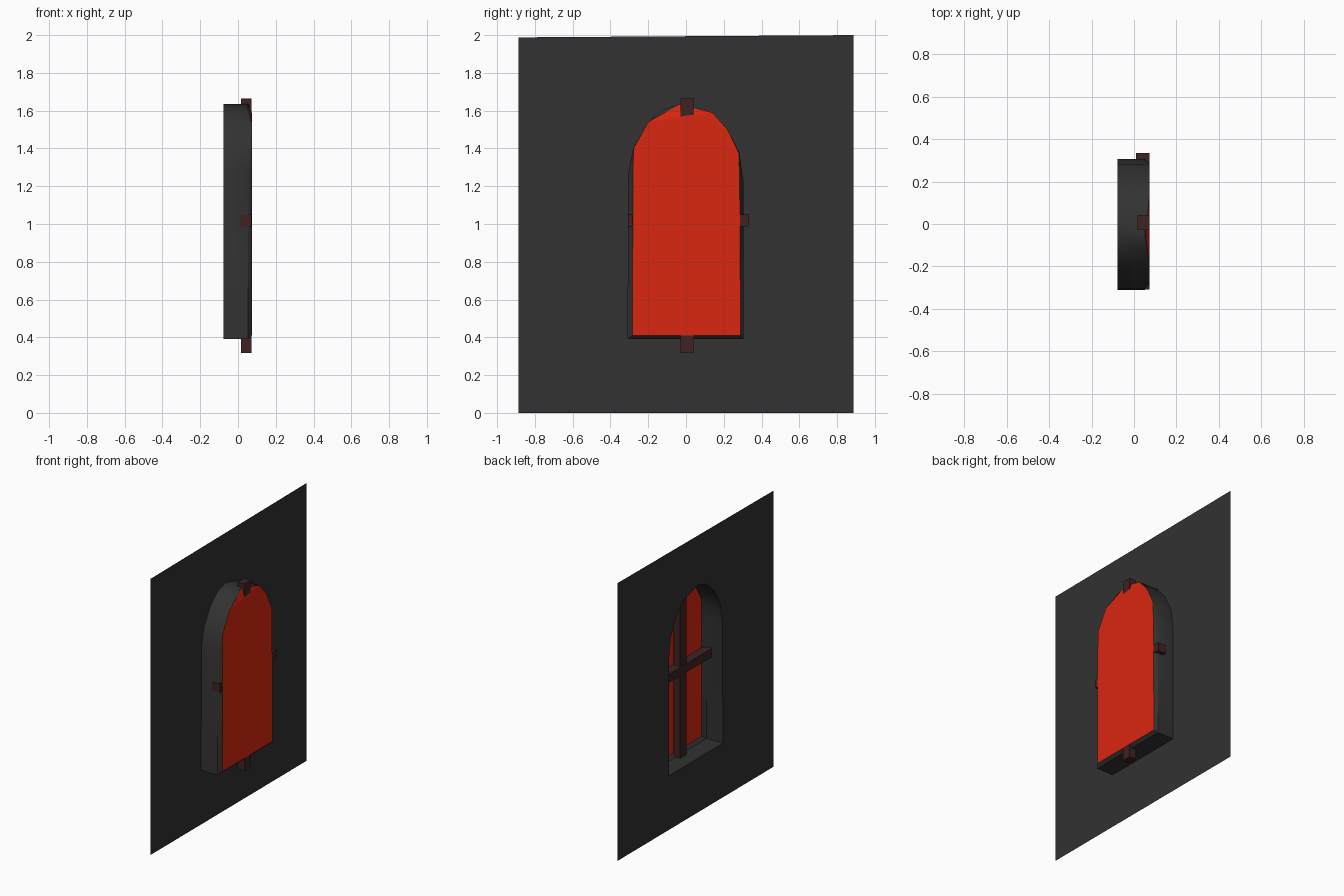
import bpy
import bmesh
from math import radians

if "Cube" in bpy.data.objects:
    bpy.data.objects.remove(bpy.data.objects["Cube"])


def material(name, rgb):
    m = bpy.data.materials.new(name)
    m.use_nodes = True
    m.diffuse_color = (*rgb, 1)
    m.node_tree.nodes["Principled BSDF"].inputs["Base Color"].default_value = (*rgb, 1)
    return m


STONE = material("dark stone", (0.032, 0.032, 0.032))
GLASS = material("red glass", (0.7, 0.02, 0.005))
WOOD = material("dark red wood", (0.05, 0.016, 0.016))


def finish(bm, name, mat, smooth=False):
    mesh = bpy.data.meshes.new(name)
    bm.to_mesh(mesh)
    bm.free()
    ob = bpy.data.objects.new(name, mesh)
    bpy.context.collection.objects.link(ob)
    mesh.materials.append(mat)
    if smooth:
        bpy.ops.object.select_all(action='DESELECT')
        ob.select_set(True)
        bpy.context.view_layer.objects.active = ob
        bpy.ops.object.shade_smooth_by_angle(angle=radians(35))
    return ob


def ring(bm, points, x):
    return [bm.verts.new((x, y, z)) for y, z in points]


def loop_edges(bm, verts):
    return [bm.edges.new((a, b)) for a, b in zip(verts, verts[1:] + verts[:1])]


BACK, LIP, FRONT = -0.077, 0.052, 0.073

# Opening outline and the slightly smaller, rougher pane outline (y, z)
crown = [(0.22, 1.5), (0.14, 1.59), (-0.03, 1.635), (-0.12, 1.607), (-0.2, 1.54)]
opening = [(-0.31, 0.39), (0.305, 0.39), (0.305, 1.22), (0.282, 1.38),
           *crown, (-0.28, 1.4), (-0.305, 1.27)]
pane = [(-0.283, 0.41), (0.289, 0.41), (0.284, 1.22), (0.28, 1.375),
        *crown[:3], (-0.115, 1.587), (-0.2, 1.54), (-0.278, 1.4), (-0.281, 1.27)]

# Thin wall with an arched hole
bm = bmesh.new()
border = ring(bm, [(-0.888, 0), (0.888, 0), (0.888, 2), (-0.888, 1.988)], BACK)
edges = loop_edges(bm, border) + loop_edges(bm, ring(bm, opening, BACK))
bmesh.ops.triangle_fill(bm, use_beauty=True, edges=edges, normal=(1, 0, 0))
for f in bm.faces:
    f.normal_update()
    if f.normal.x < 0:
        f.normal_flip()
finish(bm, "wall", STONE)

# Deep reveal with a tapered lip that meets the pane
bm = bmesh.new()
rings = [ring(bm, opening, BACK), ring(bm, opening, LIP), ring(bm, pane, FRONT)]
apex = pane.index((-0.03, 1.635))
rings[2][apex].co.x = 0.056
rings[2][apex + 1].co.x = 0.063
for a, b in zip(rings, rings[1:]):
    for i in range(len(a)):
        j = (i + 1) % len(a)
        bm.faces.new((a[i], a[j], b[j], b[i]))
finish(bm, "window_reveal", STONE, smooth=True)

# Pane: one flat sheet and a crown facet leaning back
bm = bmesh.new()
v = ring(bm, pane, FRONT)
v[apex].co.x = 0.056
v[apex + 1].co.x = 0.063
bm.faces.new(v[:apex] + v[apex + 2:])
bm.faces.new(v[apex - 1:apex + 3])
finish(bm, "window_pane", GLASS)


# Crossed bars behind the pane
def bar(name, low, high):
    bm = bmesh.new()
    bmesh.ops.create_cube(bm, size=1)
    for vert in bm.verts:
        vert.co = [h if c > 0 else l for c, l, h in zip(vert.co, low, high)]
    finish(bm, name, WOOD)


bar("vertical_bar", (0.017, -0.028, 0.318), (0.072, 0.042, 1.664))
bar("horizontal_bar", (0.01, -0.308, 0.988), (0.072, 0.333, 1.05))
